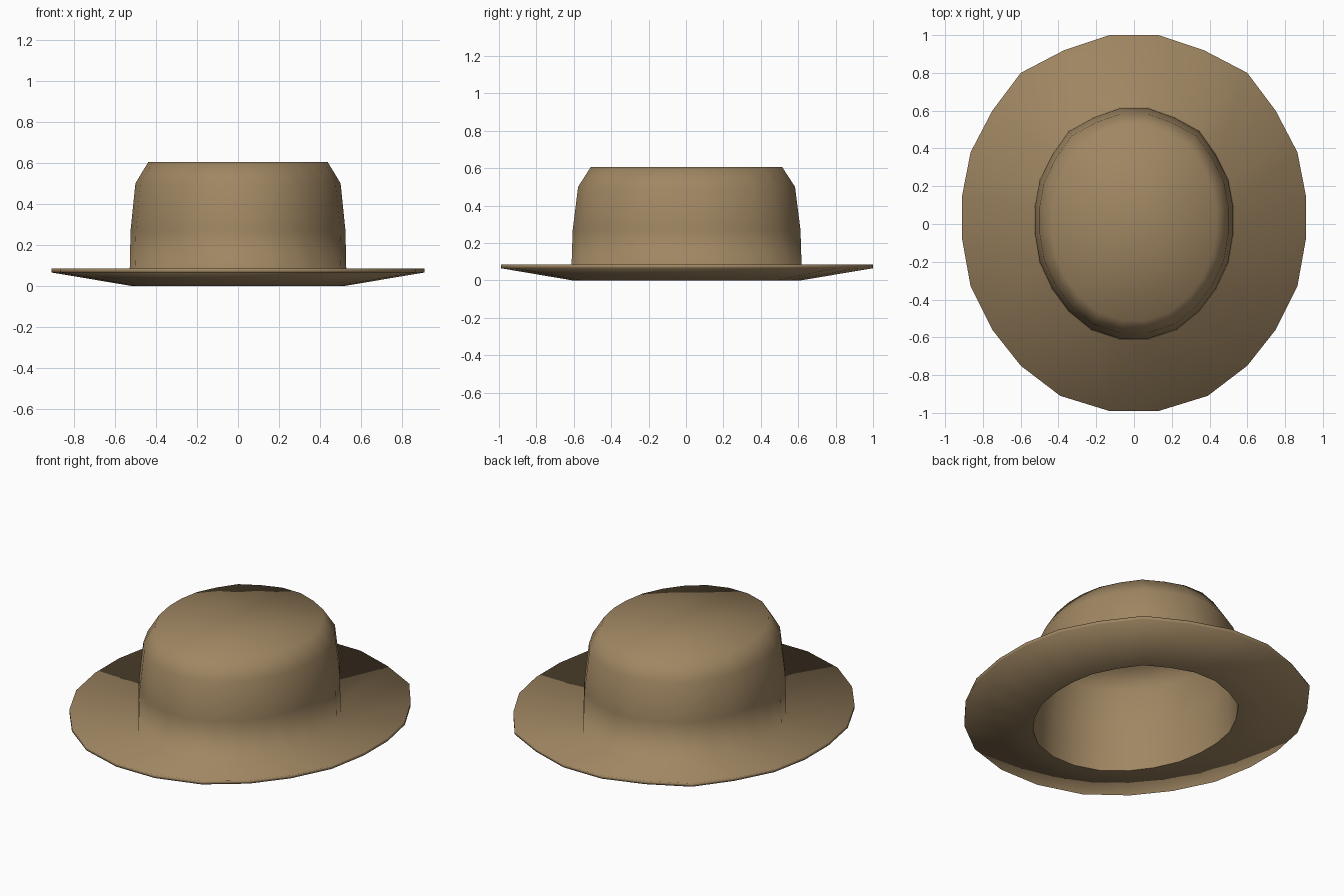
import bpy
import bmesh

cube = bpy.data.objects.get("Cube")
if cube:
    bpy.data.objects.remove(cube, do_unlink=True)

# Felt colour
FELT = (0.35, 0.24, 0.123, 1.0)
felt = bpy.data.materials.new("tan_felt")
felt.use_nodes = True
felt.diffuse_color = FELT
bsdf = felt.node_tree.nodes["Principled BSDF"]
bsdf.inputs["Base Color"].default_value = FELT
bsdf.inputs["Roughness"].default_value = 0.9

# Half of the oval brim outline, back to front; mirrored for the other side
HALF = [(0.13, 1.0), (0.37, 0.92), (0.60, 0.80), (0.75, 0.60),
        (0.865, 0.38), (0.91, 0.15), (0.91, -0.08), (0.865, -0.33),
        (0.75, -0.56), (0.60, -0.75), (0.39, -0.91), (0.13, -0.99)]
OUTLINE = HALF + [(-x, y) for x, y in reversed(HALF)]

# Rings as (x scale, y scale, z)
OUTER = [(1.0, 1.0, 0.085), (0.582, 0.62, 0.02), (0.576, 0.612, 0.27),
         (0.55, 0.583, 0.50), (0.48, 0.515, 0.605)]
INNER = [(1.0, 1.0, 0.065), (0.575, 0.613, 0.0), (0.563, 0.60, 0.27),
         (0.537, 0.57, 0.49), (0.47, 0.505, 0.59)]


def ring(bm, sx, sy, z):
    return [bm.verts.new((x * sx, y * sy, z)) for x, y in OUTLINE]


def bridge(bm, a, b):
    n = len(a)
    for i in range(n):
        j = (i + 1) % n
        bm.faces.new((a[i], a[j], b[j], b[i]))


def shell(bm, profile):
    """Loft the rings and close the top with a fan."""
    rings = [ring(bm, *p) for p in profile]
    for a, b in zip(rings, rings[1:]):
        bridge(bm, a, b)
    top = rings[-1]
    centre = bm.verts.new((0, 0, profile[-1][2]))
    for i in range(len(top)):
        bm.faces.new((top[i], top[(i + 1) % len(top)], centre))
    return rings


bm = bmesh.new()
outside = shell(bm, OUTER)
inside = shell(bm, INNER)
bridge(bm, outside[0], inside[0])          # brim edge
bmesh.ops.recalc_face_normals(bm, faces=bm.faces)

# Soft shading, with a crisp edge around the head opening
for face in bm.faces:
    face.smooth = True
opening = inside[1]
for i, vert in enumerate(opening):
    edge = bm.edges.get((vert, opening[(i + 1) % len(opening)]))
    edge.smooth = False

mesh = bpy.data.meshes.new("hat")
bm.to_mesh(mesh)
bm.free()
mesh.materials.append(felt)
bpy.context.collection.objects.link(bpy.data.objects.new("hat", mesh))
